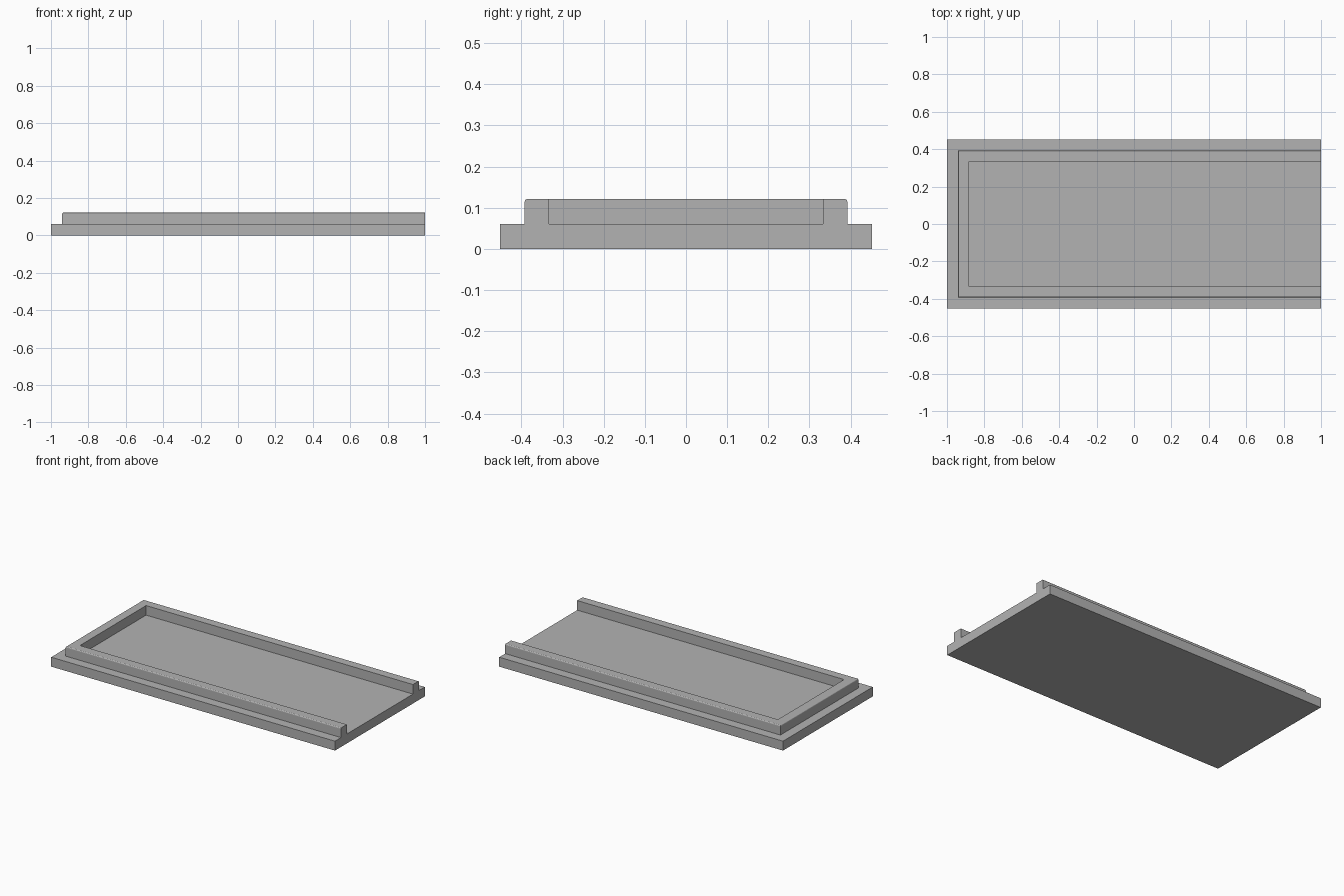
import bpy
import bmesh

cube = bpy.data.objects.get("Cube")
if cube:
    bpy.data.objects.remove(cube, do_unlink=True)

HALF_LENGTH, HALF_WIDTH = 1.0, 0.452
FLOOR, TOP = 0.06, 0.121
STEP, WALL = 0.06, 0.059
ROUND = 0.006

grey = bpy.data.materials.new("plain grey")
grey.use_nodes = True
colour = (0.45, 0.45, 0.45, 1)
grey.diffuse_color = colour
grey.node_tree.nodes["Principled BSDF"].inputs["Base Color"].default_value = colour


def prism(name, outline, bottom, top, rounded=None):
    """Extrude an outline upward; optionally round the top edges chosen by a rule."""
    bm = bmesh.new()
    face = bm.faces.new([bm.verts.new((x, y, bottom)) for x, y in outline])
    result = bmesh.ops.extrude_face_region(bm, geom=[face], use_keep_orig=True)
    raised = [v for v in result["geom"] if isinstance(v, bmesh.types.BMVert)]
    bmesh.ops.translate(bm, verts=raised, vec=(0, 0, top - bottom))
    bmesh.ops.recalc_face_normals(bm, faces=bm.faces)
    if rounded:
        edges = [e for e in bm.edges if all(rounded(v.co) for v in e.verts)]
        bmesh.ops.bevel(bm, geom=edges, offset=ROUND, segments=3,
                        profile=0.5, affect='EDGES')
    mesh = bpy.data.meshes.new(name)
    bm.to_mesh(mesh)
    bm.free()
    mesh.materials.append(grey)
    obj = bpy.data.objects.new(name, mesh)
    bpy.context.collection.objects.link(obj)
    return obj


# Flat base plate
prism("base_plate",
      [(-HALF_LENGTH, -HALF_WIDTH), (HALF_LENGTH, -HALF_WIDTH),
       (HALF_LENGTH, HALF_WIDTH), (-HALF_LENGTH, HALF_WIDTH)], 0, FLOOR)

# Raised rim, open at the left end, with its outer top edge softly rounded
outer_x, outer_y = STEP - HALF_LENGTH, HALF_WIDTH - STEP
inner_x, inner_y = outer_x + WALL, outer_y - WALL
half = [(HALF_LENGTH, outer_y), (outer_x, outer_y)]
inner = [(inner_x, inner_y), (HALF_LENGTH, inner_y)]
rim_outline = (half + [(x, -y) for x, y in reversed(half)]
               + [(x, -y) for x, y in reversed(inner)] + inner)


def on_outer_top(co):
    return co.z > TOP - 0.001 and abs(co.y) > outer_y - 0.001


prism("rim_wall", rim_outline, FLOOR, TOP, on_outer_top)
